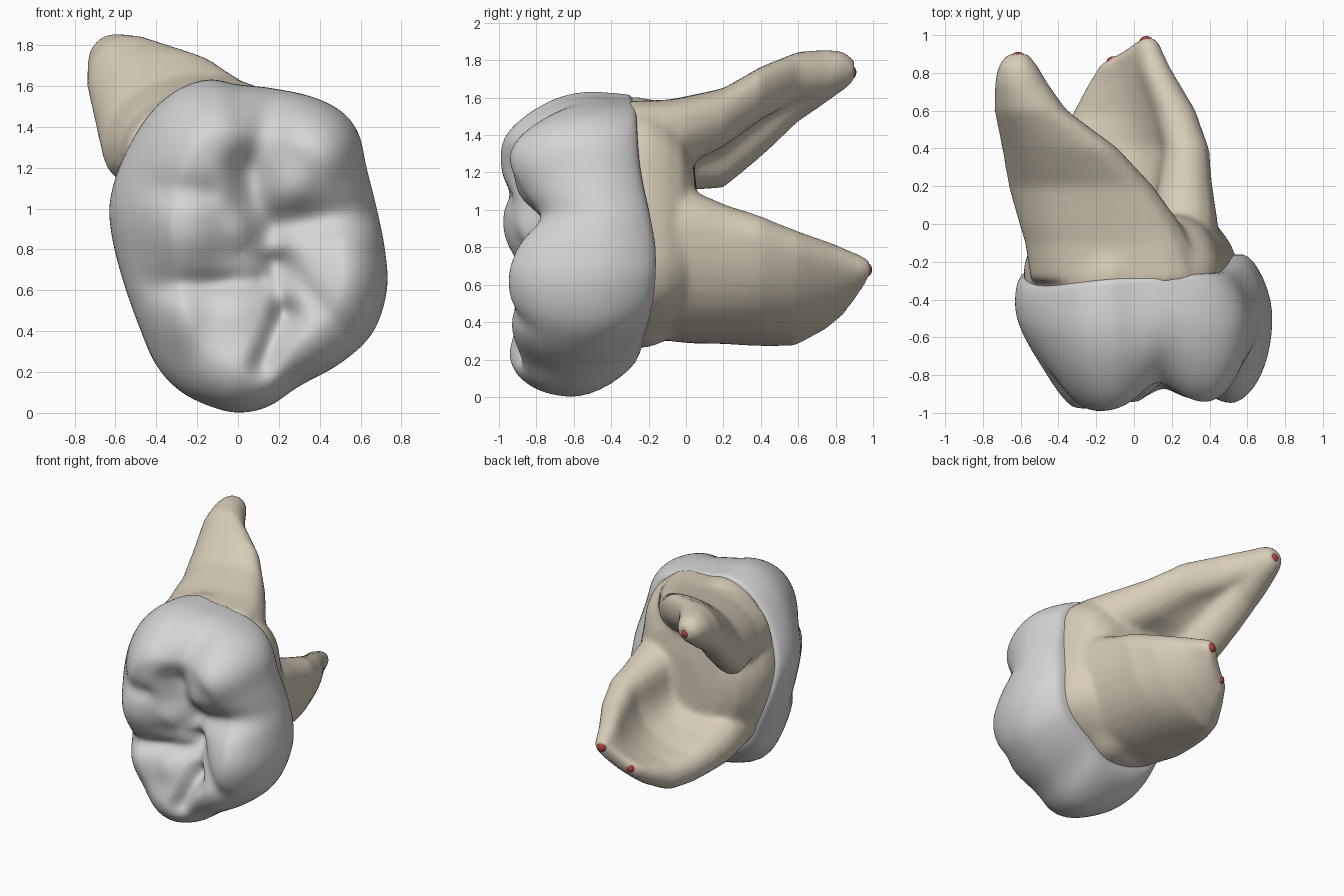
import bpy, bmesh, math
from mathutils import Vector
from mathutils.geometry import intersect_point_line

if "Cube" in bpy.data.objects:
    bpy.data.objects.remove(bpy.data.objects["Cube"])


def material(name, rgb):
    m = bpy.data.materials.new(name)
    m.diffuse_color = (*rgb, 1)
    m.use_nodes = True
    m.node_tree.nodes["Principled BSDF"].inputs["Base Color"].default_value = m.diffuse_color
    return m


ENAMEL = material("enamel_grey", (0.66, 0.66, 0.66))
DENTINE = material("root_beige", (0.69, 0.61, 0.485))
PULP = material("canal_red", (0.45, 0.06, 0.06))


def loft(bm, rings):
    """Skin a list of equal-length point rings and close both ends."""
    vs = [[bm.verts.new(p) for p in r] for r in rings]
    n = len(vs[0])
    for a, b in zip(vs, vs[1:]):
        for i in range(n):
            j = (i + 1) % n
            bm.faces.new((a[i], a[j], b[j], b[i]))
    for ring, pts in ((vs[0], rings[0]), (vs[-1], rings[-1])):
        c = bm.verts.new(sum((Vector(p) for p in pts), Vector()) / n)
        for i in range(n):
            bm.faces.new((ring[i], ring[(i + 1) % n], c))


def finish(bm, name, mat):
    bmesh.ops.recalc_face_normals(bm, faces=bm.faces)
    for f in bm.faces:
        f.smooth = True
    me = bpy.data.meshes.new(name)
    bm.to_mesh(me)
    bm.free()
    me.materials.append(mat)
    ob = bpy.data.objects.new(name, me)
    bpy.context.collection.objects.link(ob)
    return ob


def closed_curve(pts, steps):
    """Closed Catmull-Rom curve through 2D points."""
    out, n = [], len(pts)
    P = [Vector(p) for p in pts]
    for i in range(n):
        a, b, c, d = (P[(i + k - 1) % n] for k in range(4))
        for s in range(steps):
            t = s / steps
            out.append(0.5 * (2 * b + (c - a) * t + (2 * a - 5 * b + 4 * c - d) * t * t
                              + (3 * b - a - 3 * c + d) * t ** 3))
    return out


# Widest crown outline seen from the front (x, z)
CX, CZ = 0.03, 0.80
OUTLINE = closed_curve([
    (0, 0), (.15, .03), (.30, .13), (.50, .24), (.66, .39), (.73, .6), (.72, .8),
    (.68, 1.0), (.63, 1.2), (.59, 1.37), (.5, 1.48), (.35, 1.55), (.15, 1.59), (0, 1.605),
    (-.15, 1.63), (-.31, 1.58), (-.46, 1.45), (-.58, 1.25), (-.645, 1.05), (-.64, .88),
    (-.58, .63), (-.5, .4), (-.42, .22), (-.3, .1), (-.15, .03)], 4)


def neck(p, k=1.0):
    """Outline narrowed to the neck of the tooth."""
    dx, dz = p.x - CX, p.y - CZ
    return (CX + dx * k * (.75 if dx > 0 else .91), CZ + dz * k * (.975 if dz > 0 else .68))


def neck_y(x, z):
    return -.22 + .08 * x - .06 * max(0, (z - .8)) + .03 * math.cos(5 * (z - .7))


# Chewing surface: cusps (x, z, height, size) and grooves (x1, z1, x2, z2, depth, width)
CUSPS = [(-.18, 1.3, .25, .26), (.42, 1.33, .17, .21), (-.27, .9, .19, .2), (.58, .62, .17, .26),
         (0, .18, .16, .24), (-.3, .47, .12, .17), (.36, .3, .12, .2), (.02, .9, .05, .1),
         (.27, 1.1, .06, .12), (0, .5, .06, .12)]
GROOVES = [(.72, .98, .2, .93, .06, .08), (.03, 1.2, .18, .72, .07, .09), (.18, .72, .23, .48, .06, .06),
           (.23, .48, .12, .24, .09, .06), (-.42, .62, .1, .64, .05, .05), (.08, 1.2, .19, 1.6, .045, .09),
           (-.4, 1.1, -.15, 1.08, .03, .06), (.22, .75, .5, .4, .025, .05)]


def height(x, z):
    h = sum(a * math.exp(-((x - u) ** 2 + (z - v) ** 2) / s ** 2) for u, v, a, s in CUSPS)
    h = .23 * math.tanh(h / .23 * 1.15)
    for x1, z1, x2, z2, d, w in GROOVES:
        a, b, p = Vector((x1, z1, 0)), Vector((x2, z2, 0)), Vector((x, z, 0))
        t = min(1, max(0, intersect_point_line(p, a, b)[1]))
        h -= d * math.exp(-((p - a.lerp(b, t)).length / w) ** 2)
    return -.795 - h


# Crown: rings from the neck over the bulge to the middle of the chewing surface
bm = bmesh.new()
profile = [(0, 1, 0), (.3, 1, .03), (.6, 1, .11), (.87, 1, .24), (1, 1.005, .40), (1, .995, .55),
           (1, .965, .7), (1, .92, .8), (1, .87, .88), (1, .81, .94), (1, .75, .98)]
profile += [(1, .70 - .05 * i, 1) for i in range(14)]
rings = []
for s, f, w0 in profile:
    ring = []
    for p in OUTLINE:
        nx, nz = neck(p)
        x = CX + f * (nx + (p.x - nx) * s - CX)
        z = CZ + f * (nz + (p.y - nz) * s - CZ)
        # bulge sits nearer the chewing surface towards the bottom
        w = w0 + .5 * w0 * (1 - w0) * max(0, .8 - p.y) / .8
        if x < CX:                       # tongue-side wall leans inward
            x = CX + (x - CX) * (1 - .25 * w * w)
        y0 = neck_y(nx, nz)
        ring.append((x, y0 + (height(x, z) - y0) * w, z))
    rings.append(ring)
loft(bm, rings)
crown = finish(bm, "crown", ENAMEL)
sub = crown.modifiers.new("smooth_surface", 'SUBSURF')
sub.levels = sub.render_levels = 1

# Roots: trunk, one round root and one curved plate root, fused together
bm = bmesh.new()
trunk = []
for y, k in ((-.42, .97), (-.27, .995), (-.19, .98), (-.1, .91), (-.02, .8), (.04, .6), (.06, .35)):
    trunk.append([(x, y, z) for x, z in (neck(p, k) for p in OUTLINE)])
loft(bm, trunk)


def crescent(a, b, d, t):
    """Rounded strip of half-thickness t along the bend a-b-d."""
    a, b, d = Vector(a), Vector(b), Vector(d)
    left, right = [], []
    for i in range(13):
        s = i / 12
        p = a * (1 - s) ** 2 + b * 2 * s * (1 - s) + d * s * s
        g = (b - a) * (1 - s) + (d - b) * s
        n = Vector((-g.z, 0, g.x)).normalized() * t
        left.append(p + n)
        right.append(p - n)

    def cap(c, frm, out):
        n = frm - c
        o = Vector((out.x, 0, out.z)).normalized() * t
        return [c + n * math.cos(q) + o * math.sin(q) for q in (math.pi * k / 6 for k in range(1, 6))]
    return left + cap(d, left[-1], d - b) + right[::-1] + cap(a, right[0], a - b)


# Round root with a hollowed underside: lower end, bend, upper end, half-thickness
loft(bm, [crescent(*s) for s in (
    ((-.35, -.3, 1.25), (-.3, -.3, 1.4), (.18, -.3, 1.38), .2),
    ((-.39, -.1, 1.27), (-.36, -.1, 1.42), (.12, -.1, 1.395), .19),
    ((-.43, 0, 1.28), (-.4, 0, 1.46), (.07, 0, 1.42), .18),
    ((-.51, .2, 1.27), (-.49, .2, 1.53), (-.05, .2, 1.49), .155),
    ((-.56, .4, 1.42), (-.55, .4, 1.66), (-.22, .4, 1.62), .14),
    ((-.61, .6, 1.6), (-.61, .6, 1.73), (-.48, .6, 1.715), .13),
    ((-.61, .75, 1.7), (-.615, .75, 1.735), (-.585, .75, 1.73), .128),
    ((-.62, .84, 1.735), (-.62, .84, 1.75), (-.61, .84, 1.75), .1),
    ((-.62, .9, 1.74), (-.62, .9, 1.75), (-.61, .9, 1.75), .055))])

# Plate root: lower end, bend, upper end, half-thickness
loft(bm, [crescent(*s) for s in (
    ((-.22, -.3, .55), (.27, -.3, .45), (.22, -.3, .92), .22),
    ((-.26, -.1, .51), (.27, -.1, .43), (.25, -.1, .93), .2),
    ((-.28, .03, .47), (.28, .03, .42), (.26, .03, .93), .18),
    ((-.29, .2, .43), (.28, .2, .4), (.27, .2, .89), .145),
    ((-.27, .4, .39), (.25, .4, .42), (.28, .4, .85), .12),
    ((-.22, .58, .38), (.14, .6, .46), (.22, .6, .78), .11),
    ((-.16, .74, .44), (.06, .79, .52), (.12, .81, .73), .085),
    ((-.12, .84, .5), (0, .91, .57), (.075, .95, .69), .065),
    ((-.11, .87, .52), (0, .94, .58), (.07, .995, .68), .04))])
roots = finish(bm, "roots", DENTINE)
rem = roots.modifiers.new("fuse", 'REMESH')
rem.mode, rem.voxel_size, rem.use_smooth_shade = 'VOXEL', .02, True
smo = roots.modifiers.new("soften", 'SMOOTH')
smo.factor, smo.iterations = .5, 14

# Red canal openings at the root tips
for name, loc in (("canal_plate_upper", (.065, .968, .68)), ("canal_plate_lower", (-.11, .86, .52)),
                  ("canal_round_root", (-.613, .884, 1.735))):
    bm = bmesh.new()
    bmesh.ops.create_uvsphere(bm, u_segments=16, v_segments=10, radius=.036)
    for v in bm.verts:
        v.co = Vector((v.co.x, v.co.y * .75, v.co.z)) + Vector(loc)
    finish(bm, name, PULP)
